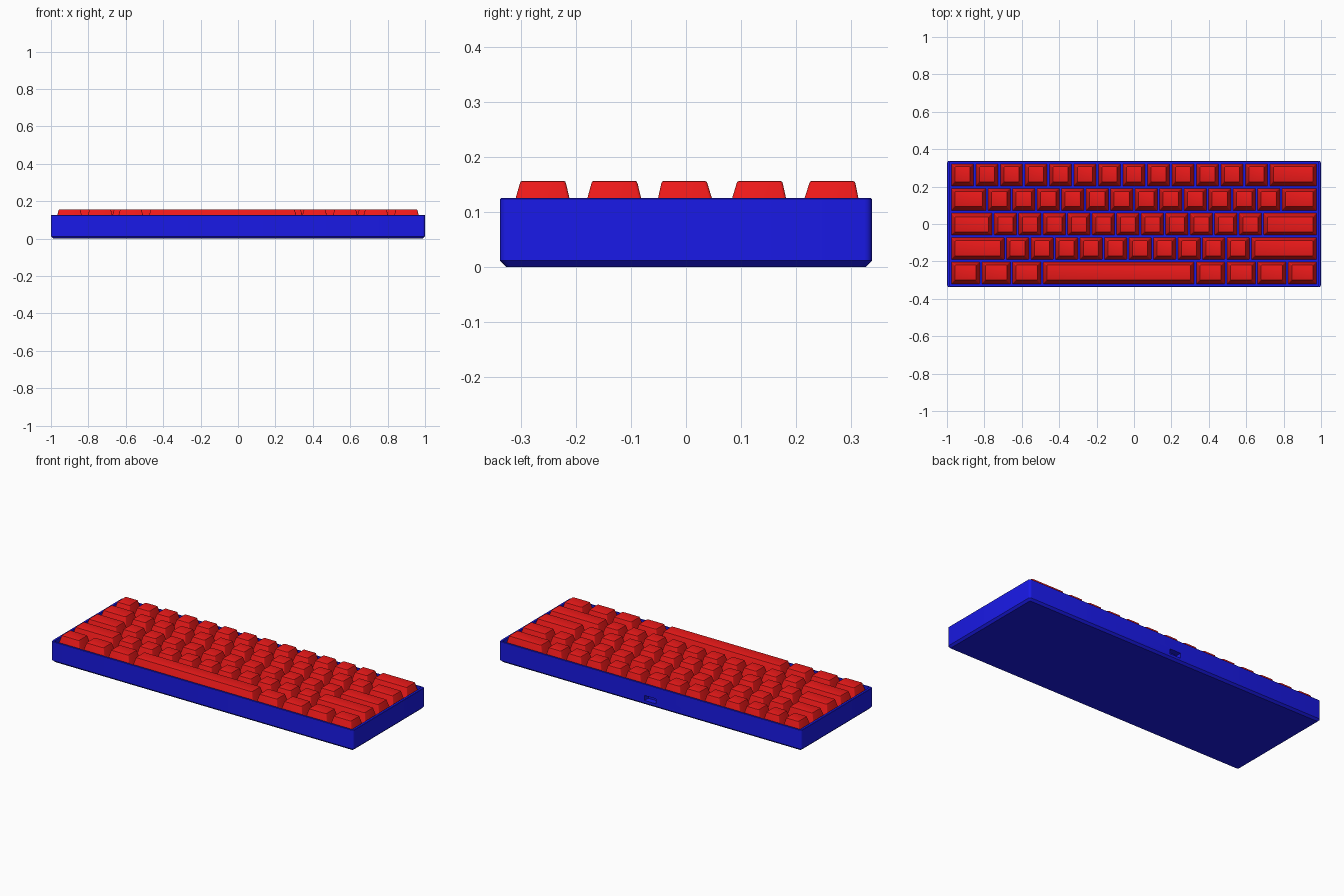
import bpy, bmesh, math

if "Cube" in bpy.data.objects:
    bpy.data.objects.remove(bpy.data.objects["Cube"])

U = 0.131                 # one key unit
FLOOR, RIM, TOP = 0.083, 0.126, 0.157


def material(name, rgb):
    m = bpy.data.materials.new(name)
    m.diffuse_color = (*rgb, 1)
    m.use_nodes = True
    m.node_tree.nodes["Principled BSDF"].inputs["Base Color"].default_value = m.diffuse_color
    return m


BLUE = material("blue", (0.01, 0.01, 0.8))
RED = material("red", (0.85, 0.01, 0.01))


def rounded_rect(hx, hy, r, seg):
    """Counter-clockwise outline with rounded corners."""
    pts = []
    for k, (sx, sy) in enumerate(((1, 1), (-1, 1), (-1, -1), (1, -1))):
        for i in range(seg + 1):
            a = math.pi / 2 * (k + i / seg)
            pts.append((sx * (hx - r) + r * math.cos(a),
                        sy * (hy - r) + r * math.sin(a)))
    return pts


def loft(name, levels, mat, seg=3, loc=(0, 0, 0)):
    """Closed solid through levels of (half x, half y, radius, z, y shift)."""
    bm = bmesh.new()
    rings = [[bm.verts.new((x, y + dy, z)) for x, y in rounded_rect(hx, hy, r, seg)]
             for hx, hy, r, z, dy in levels]
    n = len(rings[0])
    for a, b in zip(rings, rings[1:]):
        for i in range(n):
            j = (i + 1) % n
            bm.faces.new((a[i], a[j], b[j], b[i]))
    bm.faces.new(rings[0][::-1])
    bm.faces.new(rings[-1])
    me = bpy.data.meshes.new(name)
    bm.to_mesh(me)
    bm.free()
    me.materials.append(mat)
    ob = bpy.data.objects.new(name, me)
    ob.location = loc
    bpy.context.collection.objects.link(ob)
    return ob


# Case: chamfered foot, straight walls, thin rim and recessed plate
case = loft("case", [
    (0.988, 0.326, 0.008, 0, 0),
    (1.0, 0.338, 0.014, 0.012, 0),
    (1.0, 0.338, 0.014, RIM - 0.002, 0),
    (0.998, 0.336, 0.012, RIM, 0),
    (0.986, 0.331, 0.006, RIM, 0),
    (0.986, 0.331, 0.006, FLOOR, 0)], BLUE, seg=4)

# Cable port in the middle of the back wall
bpy.ops.mesh.primitive_cube_add(size=1, location=(0, 0.338, 0.042))
port = bpy.context.object
port.name = "port_cutter"
port.scale = (0.075, 0.07, 0.03)
port.hide_render = True
port.hide_set(True)
cut = case.modifiers.new("port", "BOOLEAN")
cut.operation = "DIFFERENCE"
cut.solver = "EXACT"
cut.object = port

# Key rows from the front to the back: widths in units, y shift of the key tops
ROWS = [
    ([1.25] * 3 + [6.25] + [1.25] * 4, 0.002),
    ([2.25] + [1] * 10 + [2.75], 0.001),
    ([1.75] + [1] * 11 + [2.25], -0.003),
    ([1.5] + [1] * 12 + [1.5], 0.003),
    ([1] * 13 + [2], 0.004),
]
for row, (widths, dy) in enumerate(ROWS):
    x = -7.5 * U
    y = (row - 2) * U
    for col, w in enumerate(widths):
        hx, hy = w * U / 2 - 0.0055, U / 2 - 0.0055
        loft(f"key_{row + 1}_{col + 1}", [
            (hx, hy, 0.005, FLOOR, 0),
            (hx - 0.018, hy - 0.018, 0.006, TOP - 0.005, dy),
            (hx - 0.0195, hy - 0.0195, 0.005, TOP - 0.0015, dy),
            (hx - 0.023, hy - 0.023, 0.004, TOP, dy)],
            RED, loc=(x + w * U / 2, y, 0))
        x += w * U

# Smooth the small roundings, keep the hard edges
bpy.ops.object.select_all(action="DESELECT")
for ob in bpy.data.objects:
    if ob is not port:
        ob.select_set(True)
bpy.context.view_layer.objects.active = case
bpy.ops.object.shade_smooth_by_angle(angle=math.radians(30))
